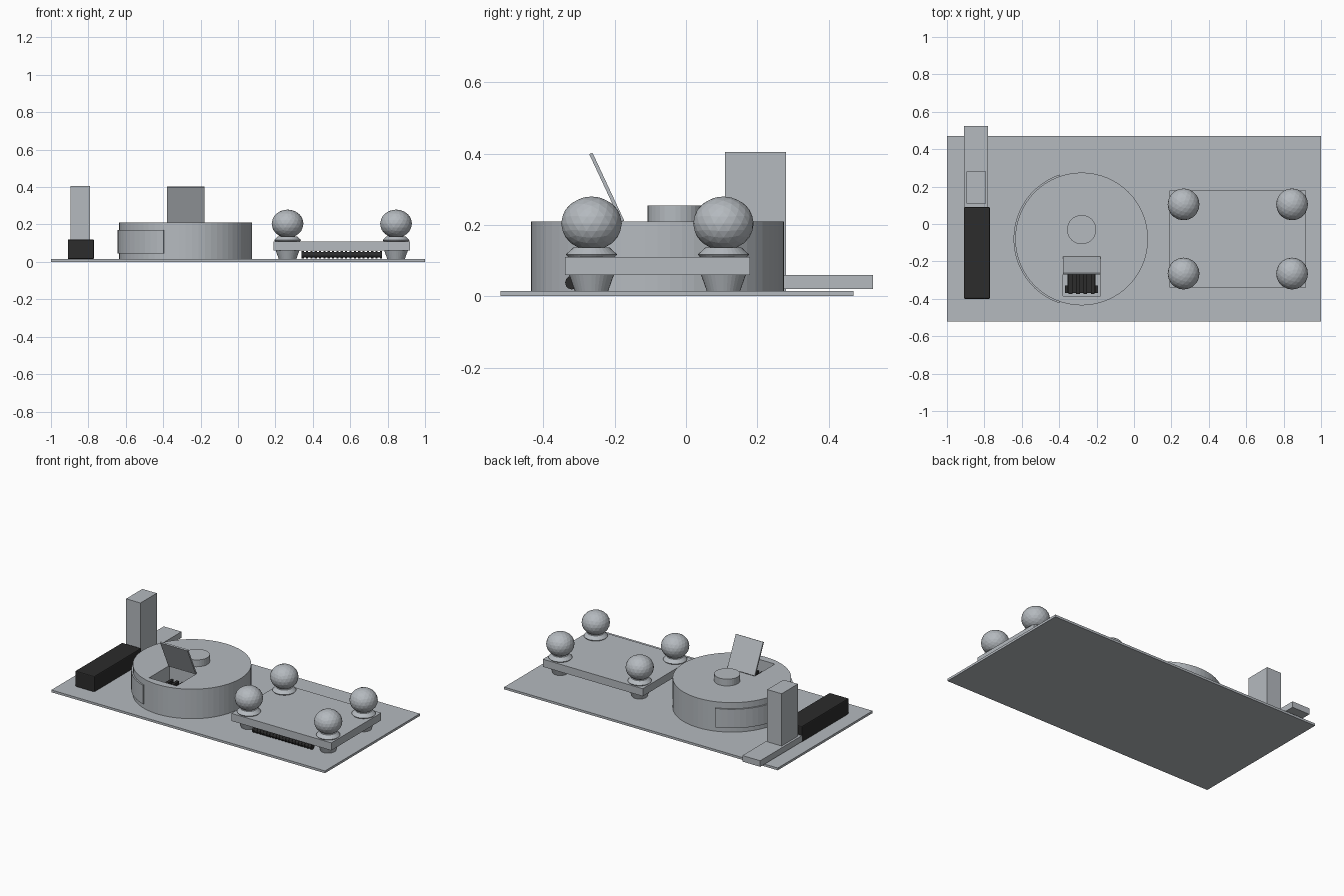
import bpy, bmesh, math
from mathutils import Vector, Matrix

cube = bpy.data.objects.get("Cube")
if cube:
    bpy.data.objects.remove(cube, do_unlink=True)


def material(name, rgb):
    m = bpy.data.materials.new(name)
    m.use_nodes = True
    m.diffuse_color = (*rgb, 1)
    m.node_tree.nodes["Principled BSDF"].inputs["Base Color"].default_value = (*rgb, 1)
    return m


GREY = material("light_grey", (0.46, 0.49, 0.52))
BLACK = material("soft_black", (0.025, 0.025, 0.025))


def finish(name, bm, mat):
    bmesh.ops.recalc_face_normals(bm, faces=bm.faces)
    mesh = bpy.data.meshes.new(name)
    bm.to_mesh(mesh)
    bm.free()
    mesh.materials.append(mat)
    ob = bpy.data.objects.new(name, mesh)
    bpy.context.collection.objects.link(ob)
    return ob


def box(name, x, y, z, mat=GREY, bevel=0):
    """Box given by its (low, high) range on each axis."""
    bm = bmesh.new()
    bmesh.ops.create_cube(bm, size=1)
    for v in bm.verts:
        v.co = Vector([r[0] if c < 0 else r[1] for c, r in zip(v.co, (x, y, z))])
    if bevel:
        bmesh.ops.bevel(bm, geom=bm.edges[:], offset=bevel, segments=2,
                        profile=0.5, affect='EDGES')
    return finish(name, bm, mat)


def cone(name, x, y, z, r_low, r_high, mat=GREY, sides=32):
    bm = bmesh.new()
    bmesh.ops.create_cone(bm, cap_ends=True, segments=sides, radius1=r_low,
                          radius2=r_high, depth=z[1] - z[0])
    bmesh.ops.translate(bm, verts=bm.verts, vec=(x, y, sum(z) / 2))
    return finish(name, bm, mat)


# Base
box("base_plate", (-1, 1), (-0.52, 0.47), (0, 0.015))

# Drum with a square pit cut in its top
DX, DY = -0.28, -0.08
drum = cone("drum", DX, DY, (0.015, 0.21), 0.355, 0.355, sides=64)
cutter = box("pit_cutter", (-0.38, -0.18), (-0.385, -0.175), (0.09, 0.3))
cutter.hide_render = True
cutter.hide_viewport = True
cut = drum.modifiers.new("pit", 'BOOLEAN')
cut.operation = 'DIFFERENCE'
cut.object = cutter
cut.solver = 'EXACT'
cone("drum_knob", DX, -0.03, (0.208, 0.255), 0.078, 0.078)

# Wrapped panel on the side of the drum
bm = bmesh.new()
arc = []
for i in range(25):
    a = math.radians(109 + 142 * i / 24)
    arc.append([bm.verts.new((DX + r * math.cos(a), DY + r * math.sin(a), z))
                for r, z in ((0.35, 0.045), (0.364, 0.045), (0.364, 0.17), (0.35, 0.17))])
for a, b in zip(arc, arc[1:]):
    for k in range(4):
        bm.faces.new((a[k], a[k - 1], b[k - 1], b[k]))
bm.faces.new(arc[0])
bm.faces.new(arc[-1])
finish("drum_side_panel", bm, GREY)

# Open lid leaning towards the front
lid = box("pit_lid", (-0.38, -0.18), (-0.005, 0.005), (0, 0.21))
lid.matrix_world = Matrix.Translation((0, -0.178, 0.21)) @ Matrix.Rotation(math.radians(25), 4, 'X')

# Black mechanism in the pit
box("mechanism_body", (-0.355, -0.205), (-0.37, -0.20), (0.09, 0.125), BLACK)
for i in range(4):
    x = -0.35 + i * 0.04
    box("mechanism_rib", (x, x + 0.02), (-0.375, -0.20), (0.12, 0.14), BLACK)
for x in (-0.36, -0.20):
    box("mechanism_tab", (x - 0.008, x + 0.008), (-0.37, -0.33), (0.09, 0.135), BLACK)

# Block, upright post and strip at the left edge
box("black_block", (-0.91, -0.77), (-0.40, 0.09), (0.015, 0.12), BLACK, 0.006)
box("post", (-0.895, -0.79), (0.11, 0.28), (0.015, 0.405))
box("post_strip", (-0.91, -0.78), (0.09, 0.525), (0.02, 0.06))

# Raised tray with four ball posts
box("tray", (0.19, 0.92), (-0.34, 0.18), (0.06, 0.11))
for x in (0.265, 0.845):
    for y in (-0.265, 0.105):
        cone("tray_foot", x, y, (0.015, 0.06), 0.047, 0.063)
        cone("collar_rim", x, y, (0.11, 0.117), 0.066, 0.072)
        cone("collar", x, y, (0.117, 0.137), 0.072, 0.05)
        bm = bmesh.new()
        bmesh.ops.create_icosphere(bm, subdivisions=3, radius=0.085)
        bmesh.ops.scale(bm, verts=bm.verts, vec=(1, 1, 0.89))
        bmesh.ops.translate(bm, verts=bm.verts, vec=(x, y, 0.204))
        finish("ball", bm, GREY)

# Ribbed black roller below the front edge of the tray
bm = bmesh.new()
for i in range(37):
    r, w = (0.019, 0.43 / 37) if i % 2 == 0 else (0.015, 0.43 / 37)
    at = Matrix.Translation((0.34 + (i + 0.5) * w, -0.32, 0.038))
    bmesh.ops.create_cone(bm, cap_ends=True, segments=12, radius1=r, radius2=r, depth=w,
                          matrix=at @ Matrix.Rotation(math.pi / 2, 4, 'Y'))
finish("ribbed_roller", bm, BLACK)
